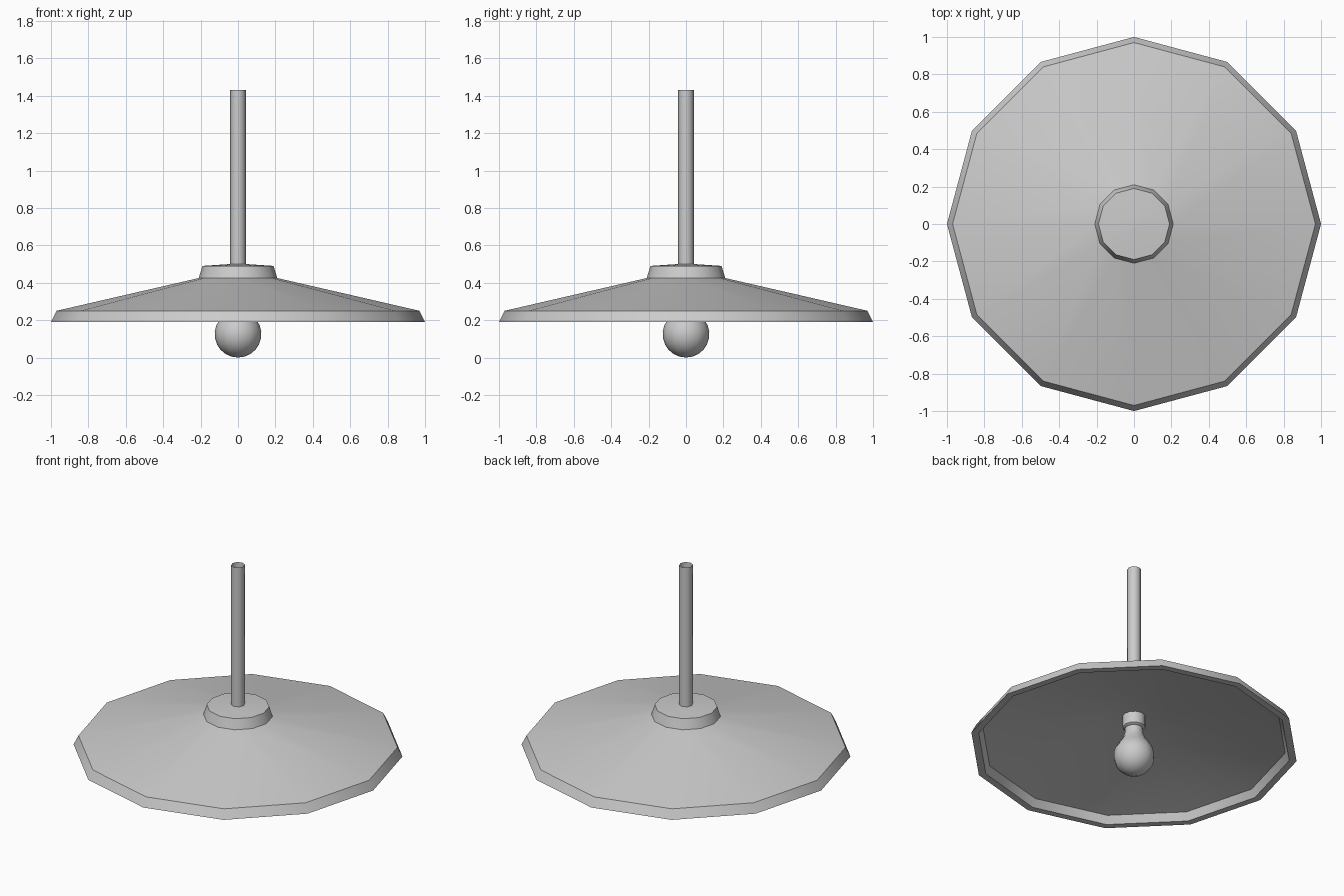
import bpy, bmesh, math

cube = bpy.data.objects.get("Cube")
if cube:
    bpy.data.objects.remove(cube, do_unlink=True)

grey = bpy.data.materials.new("light_grey")
grey.use_nodes = True
grey.diffuse_color = (0.6, 0.6, 0.6, 1)
grey.node_tree.nodes["Principled BSDF"].inputs["Base Color"].default_value = (0.6, 0.6, 0.6, 1)


def lathe(name, profile, sides, sharp=40, close=False):
    """Spin (radius, height) points around the z axis; radius 0 becomes a pole."""
    bm = bmesh.new()
    rings = []
    for r, z in profile:
        if r == 0:
            rings.append([bm.verts.new((0, 0, z))] * sides)
        else:
            angles = [2 * math.pi * i / sides for i in range(sides)]
            rings.append([bm.verts.new((r * math.cos(a), r * math.sin(a), z)) for a in angles])
    pairs = list(zip(rings, rings[1:]))
    if close:
        pairs.append((rings[-1], rings[0]))
    for low, high in pairs:
        for i in range(sides):
            j = (i + 1) % sides
            corners = dict.fromkeys((low[i], low[j], high[j], high[i]))
            bm.faces.new(list(corners))
    bmesh.ops.recalc_face_normals(bm, faces=bm.faces)
    mesh = bpy.data.meshes.new(name)
    bm.to_mesh(mesh)
    bm.free()
    mesh.materials.append(grey)
    obj = bpy.data.objects.new(name, mesh)
    bpy.context.collection.objects.link(obj)
    bpy.ops.object.select_all(action='DESELECT')
    obj.select_set(True)
    bpy.context.view_layer.objects.active = obj
    bpy.ops.object.shade_smooth_by_angle(angle=math.radians(sharp))
    return obj


# Twelve-sided shade with rim, cap and hollow underside
lathe("lamp_shade", [(0, 0.50), (0.04, 0.50), (0.19, 0.49), (0.21, 0.425),
                     (0.97, 0.25), (1.0, 0.19), (0.955, 0.19), (0.93, 0.24),
                     (0.2, 0.40), (0, 0.40)], 12)

# Open hanging tube
lathe("hanging_rod", [(0.042, 0.49), (0.042, 1.43)], 8, sharp=50)

# Socket under the shade
lathe("bulb_socket", [(0, 0.405), (0.07, 0.405), (0.07, 0.325), (0.055, 0.315), (0, 0.315)], 12)

# Round bulb with a narrow neck
center, radius = 0.13, 0.125
bulb = [(0, center - radius + 0.0)]
for step in range(1, 9):
    a = math.radians(-90 + step * 16)
    bulb.append((radius * math.cos(a), center + radius * math.sin(a)))
bulb += [(0.07, 0.25), (0.057, 0.285), (0.055, 0.32)]
shift = bulb[0][1]
lathe("light_bulb", [(r, z - shift) for r, z in bulb], 12)
